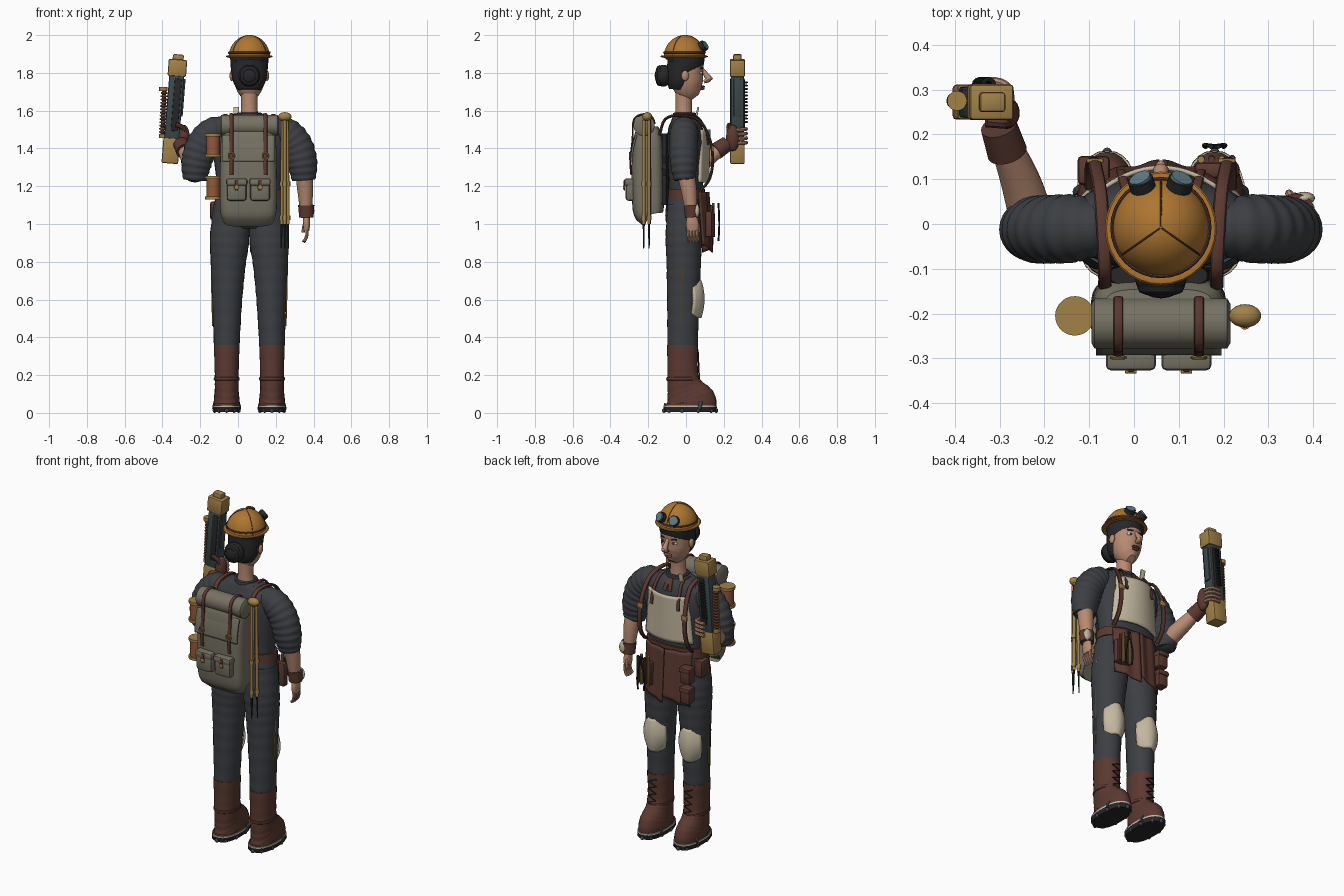
import bpy, bmesh, math
from mathutils import Vector, Matrix, Euler

COL = dict(charcoal=(.045, .049, .056), skin=(.48, .26, .17), brown=(.105, .041, .03), brass=(.36, .22, .065),
           orange=(.42, .18, .03), canvas=(.18, .165, .125), cream=(.55, .48, .35), dark=(.02, .02, .022),
           slate=(.045, .065, .07), copper=(.3, .1, .04), teal=(.12, .2, .24), white=(.75, .75, .72), lips=(.2, .07, .06))
MATS = {}
for k, c in COL.items():
    MATS[k] = bpy.data.materials.new(k)
    MATS[k].diffuse_color = (*c, 1)
X0 = .06  # body centre line


def obj(name, bm, col):
    bmesh.ops.recalc_face_normals(bm, faces=bm.faces)
    me = bpy.data.meshes.new(name)
    bm.to_mesh(me)
    bm.free()
    me.materials.append(MATS[col])
    o = bpy.data.objects.new(name, me)
    bpy.context.collection.objects.link(o)
    return o


def catmull(P, steps):
    out = []
    for i in range(len(P) - 1):
        a, b, c, d = P[max(i - 1, 0)], P[i], P[i + 1], P[min(i + 2, len(P) - 1)]
        for s in range(steps):
            t = s / steps
            out.append([.5 * (2 * q + (r - p) * t + (2 * p - 5 * q + 4 * r - w) * t * t + (3 * q - p - 3 * r + w) * t ** 3)
                        for p, q, r, w in zip(a, b, c, d)])
    return out + [list(P[-1])]


def loft(name, rings, col, n=24, steps=4, p=2, ripple=(0, 0), ref=(1, 0, 0), closed=False):
    """Skin over elliptical rings (x, y, z, rx, ry) along a path."""
    R = catmull(rings, steps) if steps > 1 else rings
    m, bm, loops = len(R), bmesh.new(), []
    pos = [Vector(r[:3]) for r in R]
    for i, r in enumerate(R):
        t = (pos[(i + 1) % m] - pos[i - 1]) if closed else (pos[min(i + 1, m - 1)] - pos[max(i - 1, 0)])
        t.normalize()
        u = Vector(ref)
        u = (u - t * u.dot(t)).normalized()
        v = t.cross(u)
        k = 1 + ripple[0] * math.sin(2 * math.pi * ripple[1] * i / m)
        vs = []
        for j in range(n):
            a = 2 * math.pi * j / n
            c, s = math.cos(a), math.sin(a)
            c, s = math.copysign(abs(c) ** (2 / p), c), math.copysign(abs(s) ** (2 / p), s)
            vs.append(bm.verts.new(pos[i] + u * c * r[3] * k + v * s * r[4] * k))
        loops.append(vs)
    for i in range(m if closed else m - 1):
        A, B = loops[i], loops[(i + 1) % m]
        for j in range(n):
            bm.faces.new((A[j], A[(j + 1) % n], B[(j + 1) % n], B[j]))
    if not closed:
        bm.faces.new(loops[0])
        bm.faces.new(loops[-1])
    return obj(name, bm, col)


def tube(name, pts, r, col, ry=None, steps=4, n=10, **kw):
    return loft(name, [(*q, r, ry or r) for q in pts], col, n, steps, **kw)


def cyl(name, a, b, r, col, r2=None, n=20):
    ref = (0, 1, 0) if abs(b[0] - a[0]) > abs(b[2] - a[2]) else (1, 0, 0)
    return loft(name, [(*a, r, r), (*b, r2 or r, r2 or r)], col, n, 1, ref=ref)


def hoop(name, c, rx, ry, r, col, plane='XY', n=32, h=None):
    k = 1 if plane == 'XY' else 2
    pts = []
    for i in range(n):
        q = list(c)
        q[0] += rx * math.cos(2 * math.pi * i / n)
        q[k] += ry * math.sin(2 * math.pi * i / n)
        pts.append((*q, h or r, r))
    return loft(name, pts, col, 8, 1, ref=(0, 0, 1) if plane == 'XY' else (0, 1, 0), closed=True)


def box(name, c, s, col, bev=.006, rot=(0, 0, 0)):
    bm = bmesh.new()
    bmesh.ops.create_cube(bm, size=1, matrix=Matrix.Diagonal((*s, 1)))
    bmesh.ops.bevel(bm, geom=bm.edges[:], offset=min(bev, min(s) * .4), segments=2, affect='EDGES', profile=.5)
    bm.transform(Matrix.Translation(c) @ Euler(rot).to_matrix().to_4x4())
    return obj(name, bm, col)


def ball(name, c, s, col, n=20):
    bm = bmesh.new()
    bmesh.ops.create_uvsphere(bm, u_segments=n, v_segments=n // 2 + 2, radius=1,
                              matrix=Matrix.Translation(c) @ Matrix.Diagonal((*s, 1)))
    return obj(name, bm, col)


def sheet(name, f, col, thick=.008, n=14):
    bm = bmesh.new()
    g = [[bm.verts.new(f(i / n * 2 - 1, j / n)) for i in range(n + 1)] for j in range(n + 1)]
    for j in range(n):
        for i in range(n):
            bm.faces.new((g[j][i], g[j][i + 1], g[j + 1][i + 1], g[j + 1][i]))
    o = obj(name, bm, col)
    m = o.modifiers.new("thickness", 'SOLIDIFY')
    m.thickness, m.offset = thick, 0


def body(rows):  # rings centred on the body line: (y, z, rx, ry)
    return [(X0, *r) for r in rows]


# Torso, hips, belt and neck
loft("shirt", body([(-.01, 1.08, .17, .088), (0, 1.2, .172, .09), (0, 1.32, .185, .097), (0, 1.44, .203, .1),
                    (-.005, 1.52, .195, .088), (-.01, 1.56, .13, .066), (-.01, 1.585, .055, .045)]), "charcoal", 36, p=2.4)
loft("trouser_seat", body([(-.01, .975, .17, .07), (-.01, 1.0, .192, .09), (-.01, 1.04, .197, .1), (-.005, 1.14, .18, .095)]),
     "charcoal", 36, p=2.4)
loft("belt", body([(0, 1.13, .186, .1), (0, 1.185, .182, .1)]), "brown", 36, 1, p=2.4)
loft("neck", body([(-.01, 1.54, .052, .048), (-.012, 1.62, .043, .043), (-.01, 1.71, .046, .046)]), "skin")
hoop("collar", (X0, -.008, 1.575), .058, .052, .011, "charcoal", h=.016)
for s in (-1, 1):
    tube("neckerchief_tail", [(X0, .055, 1.57), (X0 + s * .012, .08, 1.545), (X0 + s * .018, .096, 1.51)], .013, "brown", .006)

# Head, face and hair
loft("head", body([(.045, 1.668, .022, .03), (.03, 1.69, .052, .06), (.012, 1.73, .075, .08), (.003, 1.79, .087, .088),
                   (.003, 1.86, .088, .09), (.003, 1.9, .078, .08)]), "skin", 28)
loft("hair", body([(-.04, 1.71, .06, .05), (-.035, 1.75, .085, .068), (-.024, 1.81, .096, .08), (-.008, 1.85, .1, .1),
                   (-.004, 1.9, .102, .104)]), "dark", 28)
ball("hair_bun", (X0, -.12, 1.785), (.058, .046, .058), "dark")
hoop("bun_coil", (X0, -.138, 1.785), .034, .036, .02, "dark", 'XZ', 24)
loft("nose", [(X0, .085, 1.825, .009, .006), (X0, .106, 1.79, .013, .014), (X0, .12, 1.768, .018, .016),
              (X0, .095, 1.752, .014, .008)], "skin", 12)
ball("nose_tip", (X0, .126, 1.771), (.012, .016, .01), "skin", 12)
ball("upper_lip", (X0, .088, 1.727), (.027, .014, .006), "lips", 12)
ball("lower_lip", (X0, .085, 1.716), (.022, .014, .006), "lips", 12)
for s in (-1, 1):
    x = X0 + s * .036
    ball("eye", (x, .076, 1.8), (.017, .012, .01), "white", 12)
    ball("pupil", (x, .085, 1.8), (.007, .005, .008), "dark", 12)
    box("eyebrow", (x, .084, 1.824), (.036, .01, .008), "dark", .003, (0, 0, -s * .35))
    ball("ear", (X0 + s * .093, -.005, 1.785), (.012, .02, .028), "skin", 12)

# Hard hat with seams and goggles
dome = [(-.008, 1.88 + .12 * math.sin(a), .11 * math.cos(a), .11 * math.cos(a)) for a in [i * math.pi / 20 for i in range(10)]]
loft("hard_hat", body(dome + [(-.008, 2, .003, .003)]), "orange", 40, 1)
hoop("hat_brim", (X0, -.01, 1.887), .113, .115, .012, "orange", h=.005)
hoop("hat_band", (X0, -.008, 1.907), .109, .109, .004, "brown", h=.006)
for ang in (90, 215, 325):
    c, s = math.cos(math.radians(ang)), math.sin(math.radians(ang))
    tube("hat_seam", [(X0 + .11 * math.cos(a) * c, -.008 + .11 * math.cos(a) * s, 1.88 + .12 * math.sin(a))
                      for a in (0, .4, .8, 1.2, 1.55)], .002, "brown", ref=(-s, c, 0), n=6)
for s in (-1, 1):
    x = X0 + s * .04
    cyl("goggle_rim", (x, .08, 1.935), (x + s * .006, .1, 1.947), .029, "dark", n=24)
    cyl("goggle_lens", (x, .09, 1.94), (x + s * .007, .104, 1.949), .024, "teal", n=24)

# Legs, knee pads and boots, mirrored around the centre line
for s in (-1, 1):
    x = X0 + s * .12
    loft("trouser_leg", [(X0 + s * .098, -.01, 1.1, .092, .088), (X0 + s * .104, -.012, .93, .104, .096),
                         (X0 + s * .112, -.012, .78, .092, .091), (X0 + s * .117, -.015, .58, .078, .085),
                         (x, -.018, .34, .067, .08)], "charcoal", 28, 14, ripple=(.01, 11))
    sheet("knee_pad", lambda u, v: (X0 + s * .117 + u * (.074 - .026 * (2 * v - 1) ** 2),
          .092 - .055 * u * u - .016 * (2 * v - 1) ** 2, .505 + .195 * v), "cream", .012)
    loft("boot", [(x, .022, .035, .069, .138), (x, .022, .06, .069, .137), (x, .012, .09, .066, .122), (x, -.002, .125, .063, .101),
                  (x, -.014, .17, .063, .086), (x, -.018, .24, .064, .08), (x, -.018, .36, .068, .083)],
         "brown", 28, 6, p=2.2, ripple=(.008, 9))
    loft("boot_welt", [(x, .022, .03, .072, .141), (x, .022, .04, .072, .141)], "cream", 28, 1, p=2.4)
    loft("boot_sole", [(x, .022, .004, .068, .136), (x, .022, .031, .072, .142)], "dark", 28, 1, p=2.4)
    hoop("ankle_strap", (x, -.016, .18), .065, .085, .004, "brown", h=.009)
    tube("toe_strap", [(x - .072, .07, .02), (x - .06, .078, .06), (x, .082, .096), (x + .06, .078, .06), (x + .072, .07, .02)],
         .01, "slate", .005, ref=(0, 1, 0))
    for i in range(10):
        a = math.tau * (i + .5) / 10
        ball("sole_stud", (x + .067 * math.cos(a), .022 + .138 * math.sin(a), .012), (.011, .011, .012), "slate", 10)
    tube("boot_lace", [(x + (.026 if i % 2 else -.026), .071 - i * .001, .165 + i * .021) for i in range(9)], .004, "dark",
         steps=1, n=6, ref=(0, 1, 0))
    tube("leg_cord", [(x + s * .083, 0, .98), (x + s * .08, -.02, .7), (x + s * .074, -.02, .46)], .003, "brass", n=6)

# Puffed sleeves
for s in (-1, 1):
    loft("sleeve", [(X0 + s * .12, -.01, 1.5, .055, .064), (X0 + s * .19, -.01, 1.488, .074, .077),
                    (X0 + s * .25, -.012, 1.42, .075, .083), (X0 + s * .28, -.012, 1.32, .072, .08),
                    (X0 + s * .288, -.008, 1.232, .055, .062)], "charcoal", 28, 18, ripple=(.025, 11), ref=(0, 1, 0))
# Lowered arm
loft("lowered_forearm", [(.35, 0, 1.26, .045, .045), (.356, .015, 1.18, .042, .042), (.36, .03, 1.05, .029, .03)], "skin")
loft("lowered_cuff", [(.361, .028, 1.1, .043, .04), (.362, .032, 1.035, .038, .037)], "brown", 24, 2)
loft("lowered_palm", [(.362, .032, 1.05, .018, .026), (.363, .034, 1.0, .019, .034), (.362, .036, .965, .015, .031)], "skin")
ball("wrist_pad", (.38, .058, 1.07), (.024, .014, .036), "cream")
for i in range(4):
    y = .012 + i * .016
    tube("lowered_finger", [(.363, y, .98), (.365, y, .945), (.357, y + .002, .92), (.347, y, .902 + .004 * abs(i - 1.5))], .0085, "skin", n=8)
tube("lowered_thumb", [(.358, .05, 1.01), (.348, .066, .985), (.346, .068, .955)], .009, "skin", n=8)
# Raised arm gripping the instrument
ball("raised_elbow", (-.228, 0, 1.275), (.062, .07, .055), "charcoal")
loft("raised_forearm", [(-.228, .01, 1.28, .05, .05), (-.255, .1, 1.335, .044, .044), (-.3, .21, 1.42, .03, .03)], "skin")
loft("raised_cuff", [(-.283, .16, 1.385, .045, .045), (-.302, .218, 1.425, .041, .041)], "brown", 24, 2)
ball("raised_palm", (-.285, .248, 1.455), (.03, .036, .07), "brown")
for i in range(4):
    z = 1.425 + i * .024
    tube("raised_finger", [(-.28, .245, z), (-.278, .295, z + .003), (-.3, .316, z + .005), (-.345, .318, z + .006)], .01, "skin", n=8, ref=(0, 0, 1))
tube("raised_thumb", [(-.28, .23, 1.47), (-.29, .225, 1.51), (-.33, .228, 1.525)], .012, "brown", n=8, ref=(0, 1, 0))

# Hand-held instrument, slightly tilted
T = .08
def tilt(lx, lz, y=.272):
    return (-.338 + lx * math.cos(T) + lz * math.sin(T), y, 1.612 + lz * math.cos(T) - lx * math.sin(T))
for nm, lx, lz, w, d, h, c in (("base_block", 0, -.225, .088, .078, .135, "brass"), ("column", 0, .01, .08, .07, .36, "slate"),
                               ("top_block", 0, .215, .098, .08, .09, "brass"), ("top_knob", 0, .27, .058, .045, .034, "brass"),
                               ("side_clip", .042, .06, .012, .04, .2, "slate"), ("front_panel", .01, .02, .04, .08, .28, "dark")):
    box("instrument_" + nm, tilt(lx, lz), (w, d, h), c, .008, (0, T, 0))
cyl("coil_core", (-.4, .275, 1.47), (-.39, .275, 1.71), .011, "dark")
for z in (1.465, 1.715):
    cyl("coil_cap", (-.395, .275, z - .011), (-.395, .275, z + .011), .022, "brass")
for i in range(13):
    hoop("coil_turn", (-.4 + i * .0008, .275, 1.487 + i * .0172), .014, .014, .005, "copper", n=14)
    hoop("dial_rib", (-.345 + i * .0017, .311, 1.54 + i * .0175), .012, .012, .005, "dark", n=12)

# Chest bib, apron, harness and belt tools
sheet("chest_bib", lambda u, v: (X0 + u * (.158 - .025 * v), .126 - .05 * u * u - .008 * (1 - v), 1.22 + .28 * v), "cream", .01)
for s in (-1, 1):
    sheet("apron_panel", lambda u, v: (X0 + s * (.077 + u * .074), .114 - .04 * (.5 + u * .5) ** 2 + .02 * (1 - v)
          + .005 * math.sin(5 * u), .87 + .3 * v + .02 * (1 - v) * u * s), "brown", .01)
    tube("bib_strap", [(X0 + s * .09, .118, 1.42), (X0 + s * .085, .102, 1.5), (X0 + s * .075, .05, 1.575), (X0 + s * .07, -.05, 1.57)], .011, "brown", .005)
    tube("shoulder_strap", [(X0 + s * .125, -.14, 1.47), (X0 + s * .125, -.11, 1.555), (X0 + s * .128, -.03, 1.575),
         (X0 + s * .135, .07, 1.548), (X0 + s * .145, .125, 1.45), (X0 + s * .15, .142, 1.34), (X0 + s * .155, .125, 1.24),
         (X0 + s * .155, .08, 1.18)], .015, "brown", .008)
    box("strap_buckle", (X0 + s * .147, .141, 1.4), (.038, .01, .03), "brass", .003)
for z in (1.06, .94):
    box("belt_pouch", (-.09, .115, z - .01), (.065, .06, .095), "brown", .012)
    box("pouch_flap", (-.09, .12, z + .025), (.072, .064, .032), "brown", .01)
box("side_pouch", (-.12, .02, 1.07), (.055, .08, .1), "brown", .012)
box("tool_holster", (.185, .12, 1.0), (.1, .035, .14), "brown", .01)
for i in range(4):
    cyl("tool_handle", (.15 + i * .023, .146, .93), (.15 + i * .023, .144, 1.11 - .015 * (i % 2)), .008, ("brass", "brown")[i % 2], n=10)
for s in (-1, 1):
    tube("plier_arm", [(.18 + s * .02, .172, .91), (.18 + s * .022, .176, 1.0), (.18 - s * .008, .172, 1.11)], .005, "dark", n=8)
box("map_strip", (X0 - .07, .055, 1.57), (.03, .01, .1), "cream", .003, (-.2, 0, 0))

# Backpack with roll, pockets and straps
BX = .055
loft("backpack", [(BX, -.195, 1.045, .135, .06), (BX, -.2, 1.075, .15, .082), (BX, -.203, 1.3, .15, .086),
                  (BX, -.2, 1.46, .144, .076), (BX, -.195, 1.52, .12, .05)], "canvas", 40, p=4)
loft("pack_padding", [(BX, -.115, 1.1, .12, .025), (BX, -.115, 1.48, .11, .025)], "dark", 24, 14, p=3, ripple=(.05, 7))
loft("bedroll", [(x, -.222, 1.522, .056 - d, .056 - d) for x, d in
                 ((-.095, .012), (-.088, 0), (.208, 0), (.215, .012))], "canvas", 32, 1, ref=(0, 1, 0))
sheet("pack_flap", lambda u, v: (BX + u * .14, -.288 + .025 * v * v, 1.33 + .14 * v), "canvas", .01)
for s in (-1, 1):
    x = BX + s * .09
    tube("pack_strap", [(x, -.29, 1.26), (x, -.295, 1.34), (x, -.283, 1.45), (x, -.281, 1.53), (x, -.265, 1.567),
                        (x, -.222, 1.582), (x, -.18, 1.567), (x, -.165, 1.53)], .011, "brown", .005)
    hoop("strap_ring", (x, -.298, 1.36), .015, .018, .004, "brass", 'XZ', 16)
    px = BX + s * .062
    box("pack_pocket", (px, -.295, 1.18), (.105, .05, .115), "canvas", .016)
    box("pocket_flap", (px, -.299, 1.222), (.112, .056, .04), "canvas", .012)
    box("pocket_tab", (px, -.326, 1.205), (.016, .008, .055), "brown", .003)
    box("pocket_buckle", (px, -.33, 1.195), (.026, .008, .02), "brass", .003)

# Side canisters and folded tripod
for z in (1.13, 1.355):
    cyl("canister", (-.132, -.205, z), (-.132, -.205, z + .12), .036, "copper", n=24)
    for dz in (0, .108):
        cyl("canister_cap", (-.132, -.205, z + dz), (-.132, -.205, z + dz + .016), .044, "brass", n=28)
for i in range(3):
    a = math.tau * i / 3 + .5
    x, y = .248 + .019 * math.cos(a), -.205 + .019 * math.sin(a)
    cyl("tripod_leg", (x, y, 1.0), (.248 + (x - .248) * .7, y, 1.55), .009, "brass", n=12)
    cyl("tripod_tip", (x + (x - .248) * .2, y, .87), (x, y, 1.01), .003, "dark", .006, n=10)
    for z in (1.02, 1.2):
        cyl("tripod_clamp", (x, y, z), (x, y, z + .025), .012, "brass", n=12)
ball("tripod_head", (.248, -.205, 1.568), (.036, .026, .024), "brass")

# Smooth shading with crisp edges
bpy.ops.object.select_all(action='SELECT')
bpy.context.view_layer.objects.active = bpy.context.selected_objects[0]
bpy.ops.object.shade_smooth_by_angle(angle=math.radians(35))
